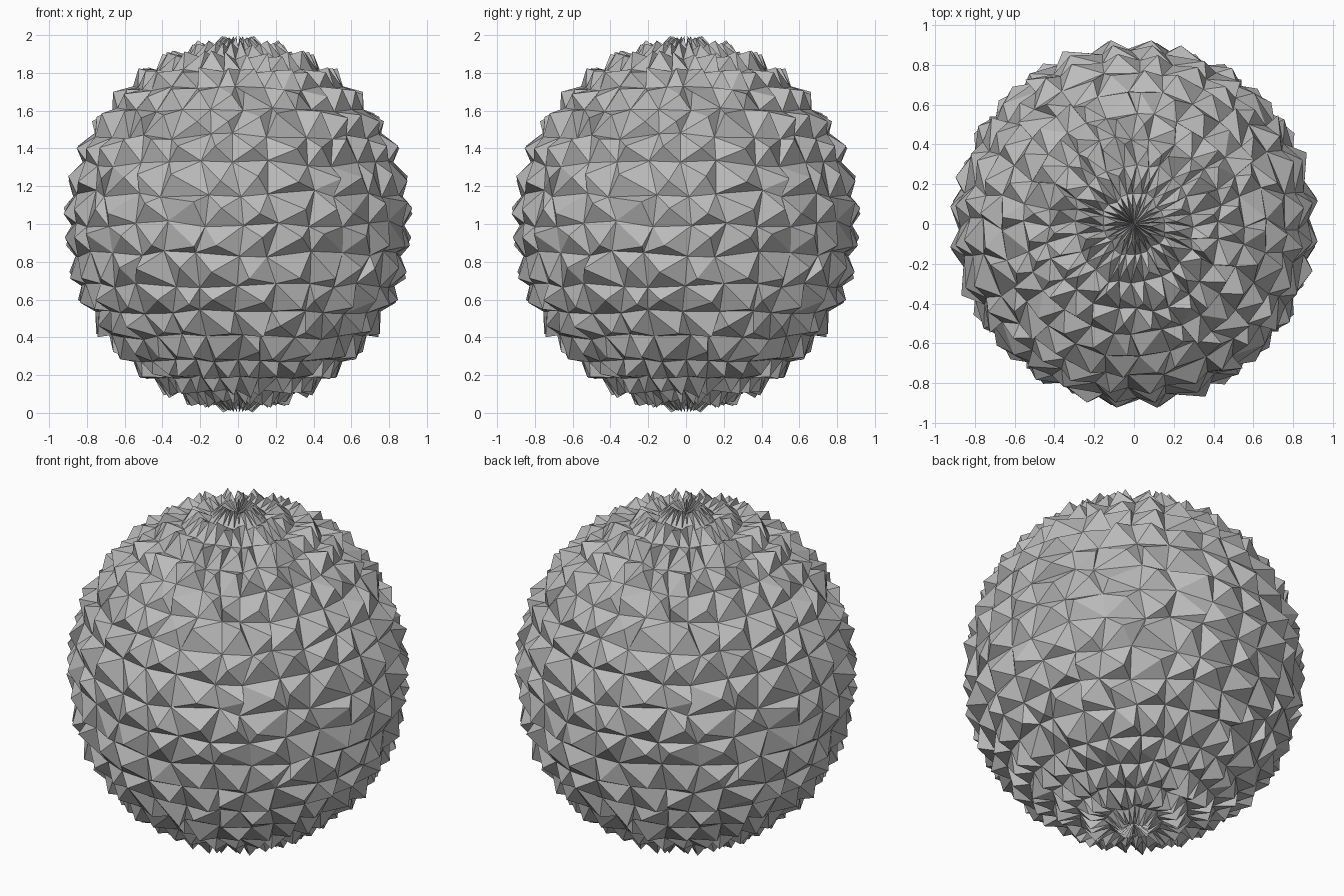
import bpy
import bmesh
import math
import random

cube = bpy.data.objects.get("Cube")
if cube:
    bpy.data.objects.remove(cube, do_unlink=True)

random.seed(11)
COLUMNS, ROWS, REPEAT = 28, 18, 7
VALLEY, TIP, TALLNESS = 0.877, 0.932, 1.066

# Plain grey skin
grey = bpy.data.materials.new("plain grey")
grey.use_nodes = True
colour = (0.5, 0.5, 0.5, 1)
grey.diffuse_color = colour
grey.node_tree.nodes["Principled BSDF"].inputs["Base Color"].default_value = colour

bm = bmesh.new()


def ring_of_points(row, offset, radius, wobble, drop, slide):
    """One ring on the slightly tall ball; its jitter repeats every quarter turn."""
    jitter = [(radius + random.uniform(-wobble, wobble),
               random.uniform(-drop, drop),
               random.uniform(-slide, slide)) for _ in range(REPEAT)]
    ring = []
    for column in range(COLUMNS):
        reach, down, along = jitter[column % REPEAT]
        polar = math.pi * (row + down) / ROWS
        turn = math.tau * (column + offset + along) / COLUMNS
        ring.append(bm.verts.new((reach * math.sin(polar) * math.cos(turn),
                                  reach * math.sin(polar) * math.sin(turn),
                                  1 + TALLNESS * reach * math.cos(polar))))
    return ring


# Valley corners between the spikes, closed by a point at each pole
top = bm.verts.new((0, 0, 1 + TALLNESS * VALLEY))
bottom = bm.verts.new((0, 0, 1 - TALLNESS * VALLEY))
corners = [[top] * COLUMNS]
corners += [ring_of_points(row, 0, VALLEY, 0.008, 0.12, 0.25) for row in range(1, ROWS)]
corners.append([bottom] * COLUMNS)

# One leaning pyramid spike in every cell
for row in range(ROWS):
    lean = 0.12 if row in (0, ROWS - 1) else 0.4
    tips = ring_of_points(row + 0.5, 0.5, TIP, 0.01, lean / 2, lean)
    upper, lower = corners[row], corners[row + 1]
    for column, tip in enumerate(tips):
        after = (column + 1) % COLUMNS
        cell = [upper[column], lower[column], lower[after], upper[after]]
        for first, second in zip(cell, cell[1:] + cell[:1]):
            if first is not second:
                bm.faces.new((first, second, tip))

mesh = bpy.data.meshes.new("spiky_ball")
bm.to_mesh(mesh)
bm.free()
mesh.materials.append(grey)
ball = bpy.data.objects.new("spiky_ball", mesh)
bpy.context.collection.objects.link(ball)
